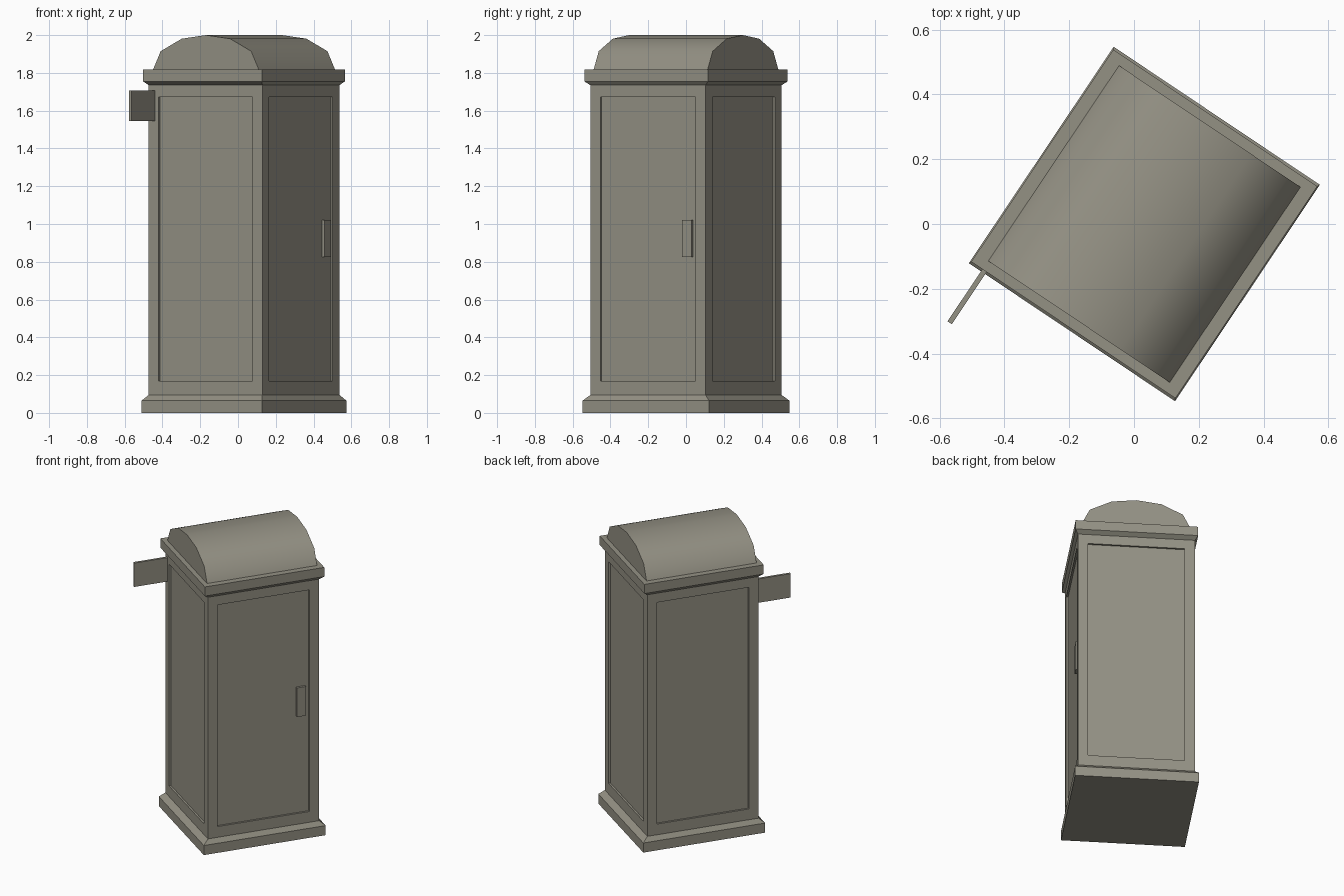
import bpy, bmesh, math
from mathutils import Matrix

cube = bpy.data.objects.get("Cube")
if cube:
    bpy.data.objects.remove(cube, do_unlink=True)

# One flat colour for the whole booth
COLOUR = (0.296, 0.283, 0.231, 1)
stone = bpy.data.materials.new("warm grey")
stone.use_nodes = True
stone.diffuse_color = COLOUR
stone.node_tree.nodes["Principled BSDF"].inputs["Base Color"].default_value = COLOUR

# The booth stands turned; parts are built square and then placed
PLACE = Matrix.Translation((0.032, 0, 0)) @ Matrix.Rotation(math.radians(-33.8), 4, 'Z')


def finish(name, bm):
    bmesh.ops.recalc_face_normals(bm, faces=bm.faces)
    mesh = bpy.data.meshes.new(name)
    bm.to_mesh(mesh)
    bm.free()
    mesh.materials.append(stone)
    obj = bpy.data.objects.new(name, mesh)
    obj.matrix_world = PLACE
    bpy.context.collection.objects.link(obj)
    return obj


def stack(levels):
    """Closed tower of rectangles given as (z, half width, half depth)."""
    bm = bmesh.new()
    rings = [[bm.verts.new((sx * w, sy * d, z))
              for sx, sy in ((-1, -1), (1, -1), (1, 1), (-1, 1))]
             for z, w, d in levels]
    for low, high in zip(rings, rings[1:]):
        for i in range(4):
            j = (i + 1) % 4
            bm.faces.new((low[i], low[j], high[j], high[i]))
    bm.faces.new(rings[0][::-1])
    bm.faces.new(rings[-1])
    bm.normal_update()
    return bm


def box(name, x, y, z):
    bm = bmesh.new()
    bmesh.ops.create_cube(bm, size=1)
    for v in bm.verts:
        v.co = [r[0] + (c + 0.5) * (r[1] - r[0]) for c, r in zip(v.co, (x, y, z))]
    return finish(name, bm)


W, D = 0.362, 0.367          # cabinet half width and half depth
FOOT, HEAD = 0.095, 1.735    # cabinet bottom and top

# Plinth with a sloped shoulder
finish("plinth", stack([(0, 0.383, 0.402), (0.065, 0.383, 0.402), (FOOT, W, D)]))

# Cabinet with a shallow sunken panel on each side
bm = stack([(FOOT, W, D), (HEAD, W, D)])
sides = [f for f in bm.faces if abs(f.normal.z) < 0.5]
bmesh.ops.inset_individual(bm, faces=sides, thickness=0.09)
for f in sides:
    for v in f.verts:
        v.co.z = 0.168 if v.co.z < 1 else 1.672
bm.normal_update()
bmesh.ops.inset_individual(bm, faces=sides, thickness=0.001, depth=-0.012)
finish("cabinet", bm)

# Cornice flaring out under the roof
finish("cornice", stack([(HEAD, W, D), (1.755, 0.379, 0.394), (1.817, 0.379, 0.394)]))

# Barrel roof: half profile mirrored, then extruded front to back
half = [(0.337, 1.817), (0.288, 1.915), (0.154, 1.981)]
arch = half + [(0, 2.0)] + [(-x, z) for x, z in reversed(half)]
bm = bmesh.new()
end = bm.faces.new([bm.verts.new((x, -0.363, z)) for x, z in arch])
new = bmesh.ops.extrude_face_region(bm, geom=[end], use_keep_orig=True)
for v in new["geom"]:
    if isinstance(v, bmesh.types.BMVert):
        v.co.y = 0.363
roof = finish("barrel_roof", bm)
bpy.ops.object.select_all(action='DESELECT')
roof.select_set(True)
bpy.context.view_layer.objects.active = roof
bpy.ops.object.shade_smooth_by_angle(angle=math.radians(50))

# Door handle and the projecting sign plate
box("door_handle", (W - 0.014, W + 0.004), (0.22, 0.279), (0.825, 1.022))
box("sign_plate", (-0.338, -0.322), (-0.588, -D + 0.005), (1.545, 1.707))
